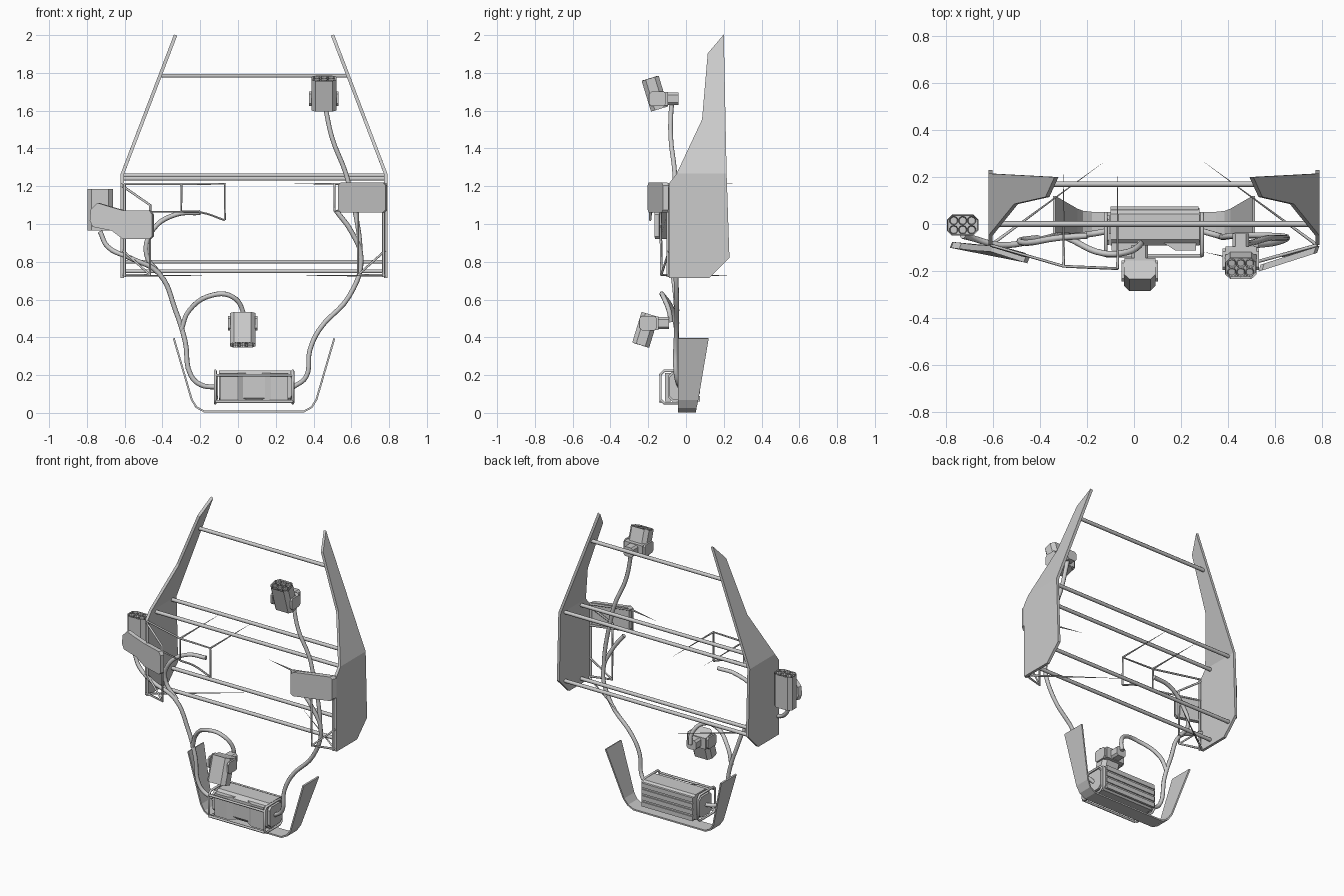
import bpy, bmesh, math
from mathutils import Matrix, Vector

if "Cube" in bpy.data.objects:
    bpy.data.objects.remove(bpy.data.objects["Cube"])

CX = 0.085  # symmetry plane of the frame


def make(name, verts, faces, thick=0):
    me = bpy.data.meshes.new(name)
    me.from_pydata(verts, [], faces)
    bm = bmesh.new()
    bm.from_mesh(me)
    bmesh.ops.recalc_face_normals(bm, faces=bm.faces)
    bm.to_mesh(me)
    bm.free()
    ob = bpy.data.objects.new(name, me)
    bpy.context.collection.objects.link(ob)
    if thick:
        m = ob.modifiers.new("thickness", 'SOLIDIFY')
        m.thickness, m.offset = thick, 0
    return ob


def prism(name, pts, vec, mat=None):
    """Extrude a 3D outline along vec."""
    n, v = len(pts), Vector(vec)
    vs = [Vector(p) for p in pts] + [Vector(p) + v for p in pts]
    fs = [list(range(n)), list(range(n, 2 * n))]
    fs += [[i, (i + 1) % n, n + (i + 1) % n, n + i] for i in range(n)]
    if mat:
        vs = [mat @ p for p in vs]
    return make(name, vs, fs)


def octagon(w, h, c):
    return [(w - c, h), (w, h - c), (w, c - h), (w - c, -h),
            (c - w, -h), (-w, c - h), (-w, h - c), (c - w, h)]


def box(name, lo, hi, mat=None):
    (a, b, c), (d, e, f) = lo, hi
    return prism(name, [(a, b, c), (d, b, c), (d, e, c), (a, e, c)], (0, 0, f - c), mat)


def tube(name, pts, r, smooth=False, radii=None, closed=False, res=1):
    cu = bpy.data.curves.new(name, 'CURVE')
    cu.dimensions = '3D'
    cu.bevel_depth, cu.bevel_resolution = r, res
    cu.use_fill_caps, cu.resolution_u = True, 5
    sp = cu.splines.new('BEZIER' if smooth else 'POLY')
    arr = sp.bezier_points if smooth else sp.points
    arr.add(len(pts) - 1)
    for i, p in enumerate(pts):
        if smooth:
            arr[i].co = p
            arr[i].handle_left_type = arr[i].handle_right_type = 'AUTO'
        else:
            arr[i].co = (*p, 1)
        if radii:
            arr[i].radius = radii[i]
    sp.use_cyclic_u = closed
    ob = bpy.data.objects.new(name, cu)
    bpy.context.collection.objects.link(ob)
    bpy.ops.object.select_all(action='DESELECT')
    ob.select_set(True)
    bpy.context.view_layer.objects.active = ob
    bpy.ops.object.convert(target='MESH')
    if smooth:
        bpy.ops.object.shade_smooth_by_angle(angle=math.radians(50))
    return ob


# Side panels: vertical below, leaning inward above z = 1.265
def half_width(z):
    return 0.697 - max(0, z - 1.265) * 0.383


outline = [(0.215, 1.265), (0.2, 2.0), (0.115, 1.9), (0.085, 1.55), (-0.05, 1.265),
           (-0.09, 1.215), (-0.09, 0.715), (0.125, 0.715), (0.23, 0.82)]
for s, side in ((-1, "left"), (1, "right")):
    make(side + "_panel", [(CX + s * half_width(z), y, z) for y, z in outline],
         [(0, 1, 2, 3, 4), (0, 4, 5, 6, 7, 8)], 0.018)

# Cross bars between the panels
for i, (y, z) in enumerate([(0.17, 1.785), (0.17, 1.257), (0.0, 1.24), (0.17, 0.8), (0.0, 0.75)]):
    h = half_width(z)
    tube(f"cross_bar_{i}", [(CX - h, y, z), (CX + h, y, z)], 0.012)

# Bottom tray: bent sheet, wider toward the tips
half = [(0.425, 0.395, 0.12), (0.33, 0.07, 0.065), (0.305, 0.03, 0.056), (0.265, 0.008, 0.052)]
prof = [(-x, z, y) for x, z, y in half] + half[::-1]
vs = [(CX + x, -0.042, z) for x, z, y in prof] + [(CX + x, y, z) for x, z, y in prof]
make("bottom_tray", vs, [(i, i + 1, i + 9, i + 8) for i in range(7)], 0.01)

# Power box on the tray
oct_yz = octagon(0.08, 0.085, 0.025)
prism("box_body", [(-0.1, y - 0.012, z + 0.14) for y, z in oct_yz], (0.38, 0, 0))
for s in (-1, 1):
    x0 = CX + s * 0.19
    prism("box_end_cap", [(x0, y * 0.8 - 0.025, z * 0.8 + 0.138) for y, z in oct_yz], (s * 0.022, 0, 0))
    # front block with a sloped inner edge
    prism("box_front_block", [(CX + s * a, y, 0.06) for a, y in
                              ((0.18, -0.08), (0.18, -0.112), (0.09, -0.112), (0.04, -0.08))],
          (0, 0, 0.15))
    # tubular end frame
    tube("box_end_frame", [(CX + s * 0.205, y - 0.045, z + 0.137) for y, z in octagon(0.09, 0.085, 0.018)],
         0.008, closed=True)
for z in (0.06, 0.2):
    tube("box_guard_bar", [(CX - 0.205, -0.135, z), (CX + 0.205, -0.135, z)], 0.008)
for z in (0.075, 0.117, 0.159, 0.201):
    box("box_back_rib", (-0.1, 0.06, z - 0.015), (0.275, 0.075, z + 0.015))


# Six-cell pods
def pod(name, loc, angle, height, depth=0.047):
    mat = Matrix.Translation(loc) @ Matrix.Rotation(math.radians(angle), 4, 'X')
    hz = height / 2
    bm = bmesh.new()
    f = bm.faces.new([bm.verts.new((x, y, -hz)) for x, y in octagon(0.067, depth, 0.022)])
    r = bmesh.ops.extrude_face_region(bm, geom=[f])
    bmesh.ops.translate(bm, vec=(0, 0, height), verts=[v for v in r['geom'] if isinstance(v, bmesh.types.BMVert)])
    bmesh.ops.recalc_face_normals(bm, faces=bm.faces)
    top = max(bm.faces, key=lambda q: q.calc_center_median().z)
    bmesh.ops.inset_region(bm, faces=[top], thickness=0.005)
    bmesh.ops.translate(bm, vec=(0, 0, -0.02), verts=top.verts)
    # open cells in the recessed end
    for i in range(6):
        m = Matrix.Translation(((i % 3 - 1) * 0.038, (i // 3 - 0.5) * 0.039, hz - 0.01))
        c = bmesh.ops.create_cone(bm, cap_ends=True, segments=10, radius1=0.019, radius2=0.019,
                                  depth=0.022, matrix=m)
        cap = max({q for v in c['verts'] for q in v.link_faces}, key=lambda q: q.calc_center_median().z)
        bmesh.ops.inset_region(bm, faces=[cap], thickness=0.004)
        bmesh.ops.translate(bm, vec=(0, 0, -0.018), verts=cap.verts)
    me = bpy.data.meshes.new(name)
    bm.to_mesh(me)
    bm.free()
    me.transform(mat)
    ob = bpy.data.objects.new(name, me)
    bpy.context.collection.objects.link(ob)


for name, x, y, z, angle, bz in (("upper_pod", 0.455, -0.165, 1.69, 17, 1.663),
                                 ("lower_pod", 0.025, -0.215, 0.44, 163, 0.475)):
    pod(name, (x, y, z), angle, 0.17)
    # yoke arms and mounting stem
    for s in (-1, 1):
        prism(name + "_yoke_arm", [(x + s * 0.066, y - 0.03 + a + 0.045, bz + b) for a, b in octagon(0.045, 0.038, 0.012)],
              (s * 0.012, 0, 0))
    box(name + "_yoke", (x - 0.066, y + 0.035, bz - 0.036), (x + 0.066, y + 0.07, bz + 0.036))
    prism(name + "_stem", [(x + a, y + 0.07, bz + b) for a, b in octagon(0.035, 0.032, 0.012)], (0, 0.055, 0))
pod("side_pod", (-0.73, -0.005, 1.075), 0, 0.22, 0.045)

# Shoulder pads
L = [(-0.77, 1.075), (-0.735, 1.112), (-0.68, 1.095), (-0.6, 1.072), (-0.46, 1.072), (-0.445, 1.05),
     (-0.445, 0.935), (-0.46, 0.92), (-0.6, 0.92), (-0.66, 0.965), (-0.76, 0.985), (-0.775, 1.02)]
prism("left_pad", [(x, -0.09 - max(x + 0.61, 0) * 0.32 + 0.12 * max(-0.66 - x, 0), z) for x, z in L],
      (-0.01, -0.025, 0))
c = 0.015
rp = [(0, c), (c, 0), (0.25 - c, 0), (0.25, c), (0.25, 0.16 - c), (0.25 - c, 0.16), (c, 0.16), (0, 0.16 - c)]
prism("right_pad", [(0.54 + u, -0.173 + 0.32 * u, 1.06 + v) for u, v in rp], (-0.01, -0.03, 0))

# Thin front frames on both sides
tube("left_frame_top", [(-0.61, -0.09, 1.212), (-0.3, -0.18, 1.212), (-0.07, -0.19, 1.212), (-0.07, -0.19, 1.02)], 0.006)
tube("left_frame_low", [(-0.61, -0.09, 1.065), (-0.3, -0.18, 1.065), (-0.3, -0.18, 1.212)], 0.006)
tube("left_frame_arch", [(-0.3, -0.18, 1.065), (-0.19, -0.185, 1.06), (-0.07, -0.19, 1.02)], 0.006, True)
tube("right_frame", [(0.78, -0.09, 1.212), (0.51, -0.165, 1.212), (0.51, -0.165, 1.07), (0.78, -0.09, 1.07)], 0.007)
for s in (-1, 1):
    px, qx = CX + s * 0.695, CX + s * 0.55
    tube("lower_bracket", [(px, -0.09, 0.73), (qx, -0.13, 0.73), (qx, -0.135, 1.1), (px, -0.09, 1.2)], 0.007)
    tube("panel_edge_tube", [(px - s * 0.01, -0.097, 0.72), (px - s * 0.01, -0.097, 1.21)], 0.007)
    tube("panel_brace", [(px, -0.09, 0.86), (qx, -0.13, 0.73)], 0.006)
    # tapering spike running backward
    tube("lower_spike", [(px, -0.09, 0.727), (CX + s * 0.212, 0.265, 0.727)], 0.007, radii=[1, 0.03])
for p, q in (((-0.3, -0.18), (-0.3, 0.245)), ((-0.07, -0.19), (-0.07, 0.245)), ((0.51, -0.165), (0.3, -0.12))):
    tube("upper_spike", [(*p, 1.213), (*q, 1.213)], 0.006, radii=[1, 0.03])

# Cables
Y = -0.06
cables = {
    "upper_cable": [(0.46, -0.075, 1.64), (0.47, -0.08, 1.58), (0.5, -0.08, 1.45), (0.57, Y, 1.27), (0.6, Y, 1.15), (0.64, Y, 0.95), (0.65, Y, 0.82)],
    "right_cable": [(0.52, -0.09, 1.07), (0.6, -0.08, 0.96), (0.652, Y, 0.82), (0.59, -0.05, 0.62),
                    (0.43, -0.05, 0.44), (0.38, -0.055, 0.33), (0.36, -0.05, 0.19), (0.29, -0.03, 0.135)],
    "left_cable": [(-0.73, -0.05, 0.96), (-0.69, Y, 0.88), (-0.57, -0.09, 0.82), (-0.42, -0.07, 0.74), (-0.33, -0.05, 0.54),
                   (-0.28, -0.05, 0.38), (-0.25, -0.05, 0.2), (-0.2, -0.045, 0.15), (-0.11, -0.03, 0.135)],
    "arch_cable": [(-0.41, Y, 0.73), (-0.485, -0.07, 0.84), (-0.45, -0.08, 0.97), (-0.33, -0.06, 1.05), (-0.2, -0.05, 1.06)],
    "lower_cable": [(-0.3, -0.05, 0.44), (-0.26, -0.07, 0.54), (-0.13, -0.125, 0.625), (-0.03, -0.12, 0.615), (0.025, -0.09, 0.54), (0.025, -0.08, 0.48)],
}
for name, pts in cables.items():
    tube(name, pts, 0.013, True, res=2)
